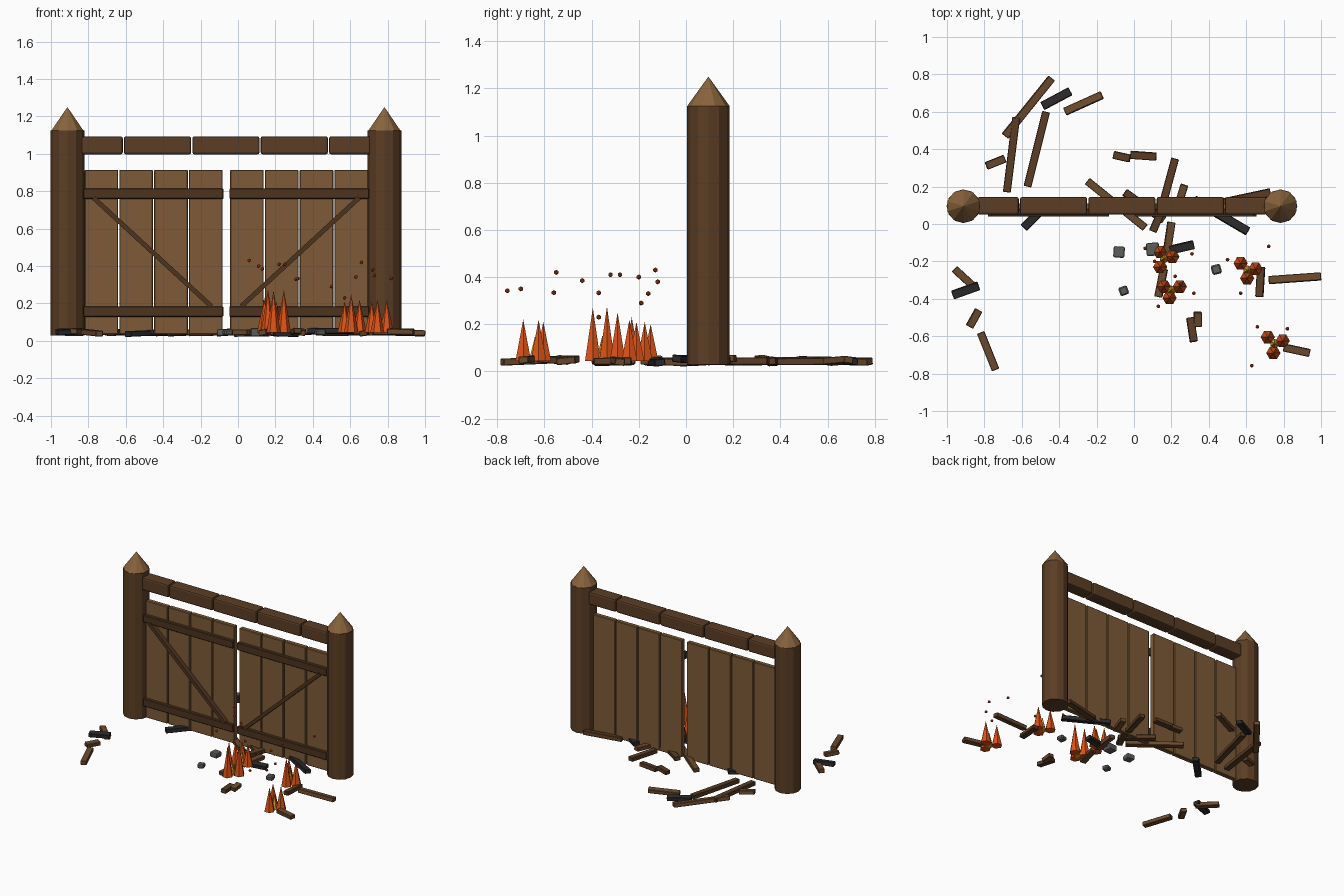
import bpy
import bmesh
import math
import random
from mathutils import Vector, Matrix

random.seed(4)
cube = bpy.data.objects.get("Cube")
if cube:
    bpy.data.objects.remove(cube, do_unlink=True)


def material(name, r, g, b):
    mat = bpy.data.materials.new(name)
    mat.use_nodes = True
    mat.diffuse_color = (r, g, b, 1)
    shader = mat.node_tree.nodes["Principled BSDF"]
    shader.inputs["Base Color"].default_value = (r, g, b, 1)
    shader.inputs["Roughness"].default_value = 0.9
    return mat


dark_wood = material("dark wood", 0.105, 0.047, 0.018)
rail_wood = material("rail wood", 0.075, 0.034, 0.014)
plank_wood = material("plank wood", 0.21, 0.105, 0.039)
cut_wood = material("fresh cut wood", 0.25, 0.125, 0.045)
broken_wood = material("broken wood", 0.15, 0.07, 0.027)
charcoal = material("charcoal", 0.025, 0.022, 0.024)
stone = material("grey stone", 0.11, 0.11, 0.105)
flame_orange = material("flame orange", 0.72, 0.085, 0.008)
flame_yellow = material("flame yellow", 0.8, 0.4, 0.02)
ember_red = material("ember red", 0.48, 0.06, 0.01)


def finish(name, bm, mat, matrix=None, bevel=0):
    """Turn a bmesh into a flat shaded object, with optional bevelled edges."""
    mesh = bpy.data.meshes.new(name)
    bm.to_mesh(mesh)
    bm.free()
    mesh.materials.append(mat)
    obj = bpy.data.objects.new(name, mesh)
    bpy.context.collection.objects.link(obj)
    if matrix is not None:
        obj.matrix_world = matrix
    if bevel:
        mod = obj.modifiers.new("worn edges", "BEVEL")
        mod.width = bevel
        mod.segments = 2 if bevel > 0.008 else 1
    return obj


def box(name, centre, size, mat, rotation=None, bevel=0):
    bm = bmesh.new()
    bmesh.ops.create_cube(bm, size=1)
    bmesh.ops.scale(bm, vec=size, verts=bm.verts)
    matrix = Matrix.Translation(centre)
    if rotation is not None:
        matrix = matrix @ rotation
    return finish(name, bm, mat, matrix, bevel)


def span(name, x0, x1, y0, y1, z0, z1, mat, bevel=0):
    centre = ((x0 + x1) / 2, (y0 + y1) / 2, (z0 + z1) / 2)
    return box(name, centre, (x1 - x0, y1 - y0, z1 - z0), mat, bevel=bevel)


def cone(name, x, y, bottom, top, r0, r1, sides, mat, turn=0.0):
    bm = bmesh.new()
    bmesh.ops.create_cone(bm, cap_ends=True, segments=sides, radius1=r0,
                          radius2=r1, depth=top - bottom)
    matrix = Matrix.Translation((x, y, (bottom + top) / 2))
    return finish(name, bm, mat, matrix @ Matrix.Rotation(turn, 4, "Z"))


def stick(name, a, b, y, depth, width, mat):
    """Slanted brace in the door plane between two (x, z) points."""
    dx, dz = b[0] - a[0], b[1] - a[1]
    centre = ((a[0] + b[0]) / 2, y, (a[1] + b[1]) / 2)
    turn = Matrix.Rotation(-math.atan2(dz, dx), 4, "Y")
    return box(name, centre, (math.hypot(dx, dz), depth, width), mat, turn)


# Gate posts with sharpened tips
GATE_Y = 0.095
for side, x in (("right", -0.912), ("left", 0.783)):
    cone(side + "_post", x, GATE_Y, 0.03, 1.125, 0.09, 0.09, 12, dark_wood)
    cone(side + "_post_tip", x, GATE_Y, 1.125, 1.25, 0.09, 0, 10, cut_wood)

# Overhead beam in bevelled sections
joints = (-0.84, -0.613, -0.247, 0.118, 0.484, 0.712)
for i, (x0, x1) in enumerate(zip(joints, joints[1:])):
    span(f"top_beam_{i}", x0 + 0.003, x1 - 0.003, 0.05, 0.145, 0.997, 1.094,
         dark_wood, 0.012)

# Two doors of upright planks with rails and a slanted brace
MIDDLE = -0.0625
for side, sign in (("right", -1), ("left", 1)):
    for i in range(4):
        inner = MIDDLE + sign * (0.02 + i * 0.186)
        outer = inner + sign * 0.18
        span(f"{side}_door_plank_{i}", min(inner, outer), max(inner, outer),
             0.075, 0.11, 0.035, 0.915, plank_wood, 0.004)
    ends = sorted((MIDDLE + sign * 0.016, MIDDLE + sign * 0.764))
    for label, z in (("lower", 0.157), ("upper", 0.787)):
        span(f"{side}_door_{label}_rail", *ends, 0.05, 0.078,
             z - 0.028, z + 0.028, rail_wood, 0.004)
    stick(f"{side}_door_brace", (MIDDLE + sign * 0.08, 0.185),
          (MIDDLE + sign * 0.71, 0.765), 0.058, 0.034, 0.025, rail_wood)


def debris(name, x0, y0, x1, y1, mat, width=0.042):
    """Scattered scrap lying on the ground with a slight tilt."""
    along = Vector((x1 - x0, y1 - y0, 0))
    length = along.length
    lean = random.uniform(-0.012, 0.012) / length
    turn = (Matrix.Rotation(math.atan2(along.y, along.x), 4, "Z")
            @ Matrix.Rotation(lean, 4, "Y")
            @ Matrix.Rotation(random.uniform(-0.15, 0.15), 4, "X"))
    height = random.uniform(0.04, 0.052)
    box(name, ((x0 + x1) / 2, (y0 + y1) / 2, height),
        (length, width, 0.03), mat, turn, 0.003)


# Broken planks, from (x, y) to (x, y)
brown_scraps = (
    (-.44, .78, -.69, .47), (-.37, .6, -.17, .69), (-.79, .31, -.69, .35),
    (-.25, .23, .06, -.02), (.2, .01, .17, -.19), (.16, -.24, .13, -.39),
    (.72, -.3, 1, -.28), (.8, -.66, .94, -.69), (.34, -.47, .34, -.55),
    (-.96, -.24, -.84, -.35), (-.83, -.46, -.88, -.55),
    (-.82, -.58, -.74, -.78), (.27, .21, .23, .08),
)
dark_scraps = (
    (-.63, .57, -.68, .17), (-.47, .6, -.57, .2), (-.02, .37, .12, .36),
    (-.11, .37, -.02, .35), (.22, .35, .16, .13), (-.05, .17, .16, .02),
    (.1, -.04, .16, .1), (.45, .11, .73, .17), (.68, -.23, .67, -.39),
    (.3, -.5, .32, -.63),
)
burnt_scraps = (
    (-.49, .63, -.34, .71), (-.59, -.02, -.44, .13), (.61, -.04, .32, .13),
    (.19, -.14, .32, -.11), (-.97, -.38, -.83, -.33),
)
for i, ends in enumerate(brown_scraps):
    debris(f"broken_plank_{i}", *ends, broken_wood)
for i, ends in enumerate(dark_scraps):
    debris(f"dark_plank_{i}", *ends, dark_wood)
for i, ends in enumerate(burnt_scraps):
    debris(f"burnt_plank_{i}", *ends, charcoal, 0.046)

# Chipped stones
for i, (x, y, size) in enumerate(((-.08, -.15, .06), (-.055, -.357, .048),
                                  (.1, -.135, .07), (.44, -.243, .052))):
    turn = Matrix.Rotation(random.uniform(-0.4, 0.4), 4, "Z")
    box(f"stone_{i}", (x, y, 0.045), (size, size, size * 0.65), stone, turn,
        size * 0.15)

# Fires: three six-sided flames around a small bright core
fires = {
    "gate_fire": ((.14, -.15, .2), (.205, -.175, .21), (.14, -.23, .23)),
    "front_fire": ((.16, -.335, .275), (.245, -.335, .275), (.19, -.395, .27)),
    "side_fire": ((.57, -.21, .21), (.65, -.24, .22), (.605, -.29, .25)),
    "far_fire": ((.715, -.605, .21), (.795, -.625, .22), (.745, -.69, .22)),
}
for name, flames in fires.items():
    for i, (x, y, top) in enumerate(flames):
        cone(f"{name}_flame_{i}", x, y, 0.045, top, 0.038, 0, 6, flame_orange,
             math.pi / 6)
    cx = sum(f[0] for f in flames) / 3
    cy = sum(f[1] for f in flames) / 3
    cone(name + "_core", cx, cy, 0.045, 0.15, 0.026, 0, 6, flame_yellow)

# Floating embers
embers = (
    (.06, -.13, .43), (.11, -.2, .4), (.13, -.44, .385), (.22, -.28, .41),
    (.25, -.32, .41), (.32, -.37, .333), (.31, -.16, .33), (.5, -.19, .29),
    (.57, -.37, .23), (.72, -.12, .38), (.66, -.55, .42), (.73, -.7, .35),
    (.82, -.56, .334), (.63, -.757, .342),
)
for i, place in enumerate(embers):
    bm = bmesh.new()
    bmesh.ops.create_icosphere(bm, subdivisions=1, radius=0.011)
    finish(f"ember_{i}", bm, ember_red, Matrix.Translation(place))
